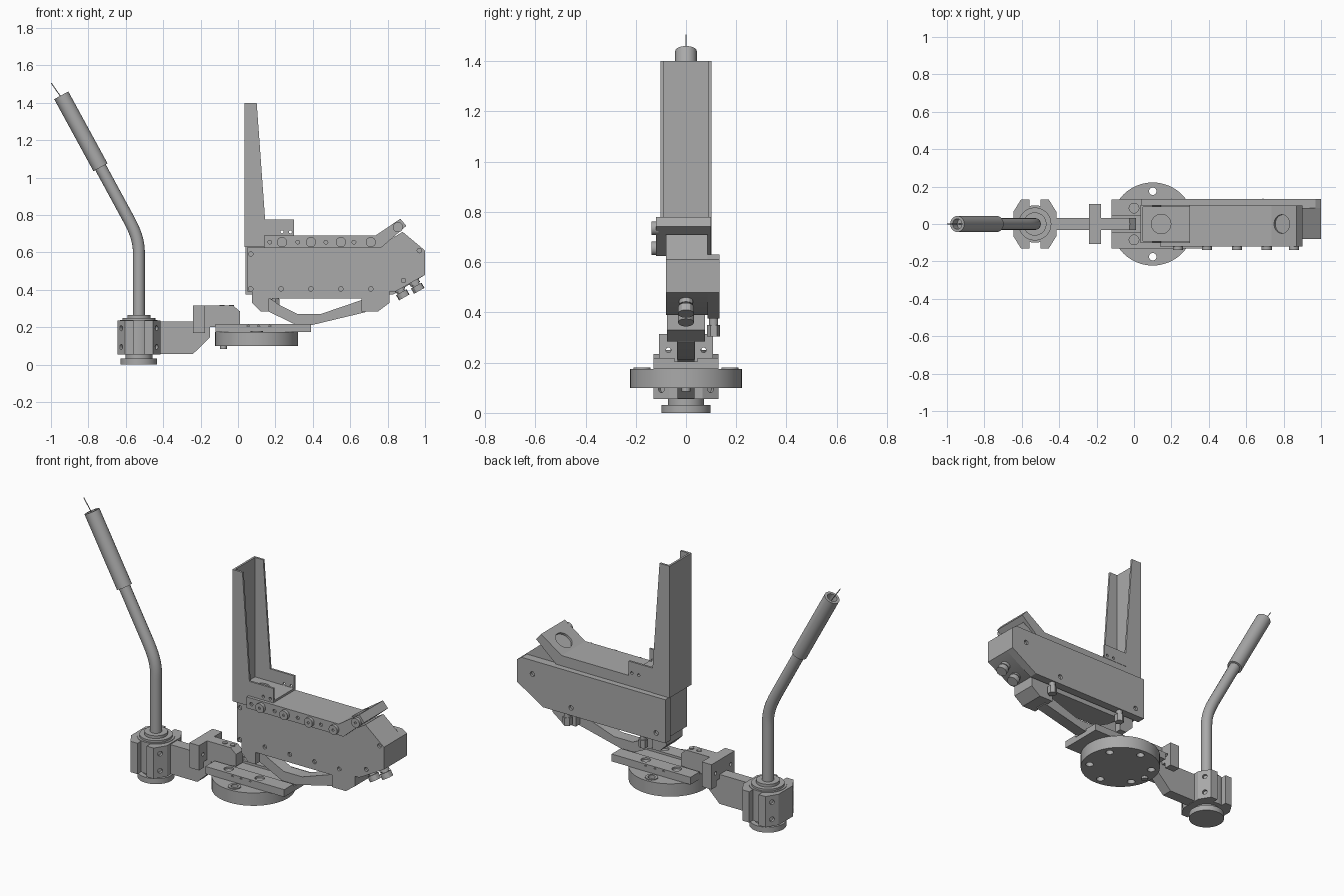
import bpy, bmesh, math
from mathutils import Vector

old = bpy.data.objects.get("Cube")
if old:
    bpy.data.objects.remove(old, do_unlink=True)

GREY = (0.4, 0.4, 0.4, 1)
mat = bpy.data.materials.new("machine grey")
mat.use_nodes = True
mat.diffuse_color = GREY
mat.node_tree.nodes["Principled BSDF"].inputs["Base Color"].default_value = GREY
parts = []


def finish(name, bm):
    bmesh.ops.recalc_face_normals(bm, faces=bm.faces)
    me = bpy.data.meshes.new(name)
    bm.to_mesh(me)
    bm.free()
    ob = bpy.data.objects.new(name, me)
    bpy.context.collection.objects.link(ob)
    me.materials.append(mat)
    parts.append(ob)
    return ob


def prism(name, pts, lo, hi, axis="y"):
    """Extrude an outline along y (outline in x,z) or along z (outline in x,y)."""
    bm = bmesh.new()
    place = (lambda a, b: (a, lo, b)) if axis == "y" else (lambda a, b: (a, b, lo))
    face = bm.faces.new([bm.verts.new(place(a, b)) for a, b in pts])
    step = Vector((0, hi - lo, 0)) if axis == "y" else Vector((0, 0, hi - lo))
    new = bmesh.ops.extrude_face_region(bm, geom=[face])["geom"]
    bmesh.ops.translate(bm, vec=step, verts=[v for v in new if isinstance(v, bmesh.types.BMVert)])
    return finish(name, bm)


def box(name, x0, x1, y0, y1, z0, z1):
    return prism(name, [(x0, z0), (x1, z0), (x1, z1), (x0, z1)], y0, y1)


def rod(name, a, b, r, sides=32):
    a, b = Vector(a), Vector(b)
    bm = bmesh.new()
    bmesh.ops.create_cone(bm, cap_ends=True, segments=sides, radius1=r, radius2=r, depth=(b - a).length)
    rot = (b - a).to_track_quat("Z", "Y").to_matrix().to_4x4()
    bmesh.ops.transform(bm, matrix=rot, verts=bm.verts)
    bmesh.ops.translate(bm, vec=(a + b) / 2, verts=bm.verts)
    return finish(name, bm)


def cut(target, cutters):
    for c in cutters:
        mod = target.modifiers.new("hole", "BOOLEAN")
        mod.operation, mod.solver, mod.object = "DIFFERENCE", "EXACT", c
        bpy.context.view_layer.objects.active = target
        bpy.ops.object.modifier_apply(modifier=mod.name)
        parts.remove(c)
        bpy.data.objects.remove(c, do_unlink=True)


def hole_y(x, z, y0, y1, r=0.012):
    return rod("hole", (x, y0, z), (x, y1, z), r, 16)


# Round base with six through holes
base = rod("base_disc", (0.1, 0, 0.1), (0.1, 0, 0.175), 0.222, 64)
ring = [math.radians(90 + 60 * i) for i in range(6)]
cut(base, [rod("hole", (0.1 + 0.175 * math.cos(t), 0.175 * math.sin(t), 0.05),
               (0.1 + 0.175 * math.cos(t), 0.175 * math.sin(t), 0.2), 0.022, 20) for t in ring])
for s in (-1, 1):
    rim = rod("base_bushing", (0.1, s * 0.175, 0.17), (0.1, s * 0.175, 0.18), 0.034)
    cut(rim, [rod("hole", (0.1, s * 0.175, 0.1), (0.1, s * 0.175, 0.3), 0.02, 20)])
rod("base_stop_pin", (-0.078, 0, 0.085), (-0.078, 0, 0.18), 0.018, 20)

# Mounting plate with side bars
box("mount_plate", -0.12, 0.39, -0.13, 0.13, 0.175, 0.205)
for s in (-1, 1):
    y0, y1 = sorted((s * 0.045, s * 0.13))
    bar = box("mount_bar", -0.12, 0.39, y0, y1, 0.19, 0.218)
    cut(bar, [rod("hole", (x, s * 0.085, 0.207), (x, s * 0.085, 0.3), 0.026, 20) for x in (0.0, 0.2)])
    cut(bar, [hole_y(x, 0.204, s * 0.12, s * 0.15, 0.007) for x in (0.055, 0.11, 0.17)])

# Curved support arm below the housing
prism("support_arm", [(0.14, 0.36), (0.14, 0.295), (0.31, 0.213), (0.40, 0.213), (0.68, 0.28),
                      (0.70, 0.36), (0.66, 0.345), (0.44, 0.27), (0.32, 0.27), (0.22, 0.32),
                      (0.17, 0.355)], -0.035, 0.035)
prism("left_foot", [(0.66, 0.36), (0.66, 0.285), (0.75, 0.285), (0.81, 0.33), (0.81, 0.36)], -0.075, 0.075)
prism("right_foot", [(0.075, 0.36), (0.075, 0.33), (0.12, 0.285), (0.165, 0.285), (0.165, 0.36)], -0.075, 0.075)
box("support_beam", 0.075, 0.81, -0.075, 0.075, 0.355, 0.395)

# Housing and rear cover
body = prism("housing", [(0.05, 0.39), (0.05, 0.63), (0.75, 0.63), (0.88, 0.71), (1.0, 0.61),
                         (1.0, 0.48), (0.84, 0.39)], -0.08, 0.085)
front_screws = [(x, 0.405) for x in (0.068, 0.23, 0.39, 0.55, 0.71)] + [(0.068, 0.592), (0.885, 0.45), (0.97, 0.61)]
cut(body, [hole_y(x, z, -0.09, -0.066) for x, z in front_screws])
cover = prism("rear_cover", [(0.04, 0.375), (0.04, 0.63), (0.97, 0.63), (1.0, 0.61), (1.0, 0.48),
                             (0.83, 0.375)], 0.085, 0.134)
cut(cover, [hole_y(x, z, 0.12, 0.15, 0.014) for x, z in ((0.1, 0.42), (0.65, 0.42), (0.9, 0.55))])

# Upper carriage with a bent ramp and roller row
carriage = prism("carriage", [(0.14, 0.625), (0.14, 0.69), (0.735, 0.69), (0.868, 0.78), (0.9, 0.742),
                              (0.765, 0.625)], -0.12, 0.1)
n = Vector((-0.56, 0, 0.83))
c = Vector((0.79, 0, 0.727))
cut(carriage, [rod("hole", c - n * 0.012, c + n * 0.05, 0.05)])
cut(carriage, [hole_y(x, 0.655, -0.13, -0.11, 0.01) for x in (0.17, 0.32, 0.47, 0.62)])
for x, z in [(0.235, 0.655), (0.39, 0.655), (0.55, 0.655), (0.71, 0.655), (0.855, 0.735)]:
    roller = rod("roller", (x, -0.138, z), (x, -0.11, z), 0.027)
    cut(roller, [hole_y(x, z, -0.15, -0.132, 0.007)])
box("carriage_infill", 0.05, 0.16, -0.09, 0.09, 0.625, 0.685)

# Tall U-shaped backrest bracket
flange = [(0.035, 0.63), (0.035, 1.4), (0.1, 1.4), (0.145, 0.775), (0.3, 0.775), (0.3, 0.69),
          (0.14, 0.69), (0.14, 0.63)]
for s in (-1, 1):
    y0, y1 = sorted((s * 0.09, s * 0.102))
    side = prism("bracket_side", flange, y0, y1)
    cut(side, [hole_y(x, 0.71, s * 0.05, s * 0.15, 0.008) for x in (0.235, 0.28)])
box("bracket_back", 0.035, 0.047, -0.1, 0.1, 0.63, 1.4)
floor = box("bracket_floor", 0.04, 0.3, -0.095, 0.095, 0.685, 0.702)
cut(floor, [rod("hole", (0.145, 0, 0.69), (0.145, 0, 0.8), 0.052)])

# Cable connectors on the angled underside
d = Vector((0.5, 0, -0.87))
for x, z in ((0.86, 0.41), (0.94, 0.445)):
    p = Vector((x, 0, z))
    for name, a, b, r in (("connector_collar", -0.03, 0.018, 0.028), ("connector_neck", 0.0, 0.03, 0.022),
                          ("connector_nut", 0.026, 0.058, 0.032)):
        rod(name, p + d * a, p + d * b, r, 12)

# Fittings hanging below the rear cover
for x in (0.2, 0.69):
    rod("fitting_stem", (x, 0.11, 0.33), (x, 0.11, 0.39), 0.018, 20)
    rod("fitting_cap", (x, 0.11, 0.305), (x, 0.11, 0.35), 0.026, 6)

# Linking arm and cross block
prism("link_arm", [(-0.46, 0.058), (-0.24, 0.058), (-0.15, 0.145), (-0.15, 0.2), (0.01, 0.215), (0.01, 0.285),
                   (-0.025, 0.315), (-0.2, 0.315), (-0.2, 0.23), (-0.46, 0.23)], -0.033, 0.033)
block = box("cross_block", -0.24, -0.177, -0.107, 0.107, 0.17, 0.315)
cut(block, [box("notch", -0.3, -0.1, -0.06, 0.06, 0.1, 0.205)])
cut(block, [rod("hole", (-0.3, y, 0.25), (-0.1, y, 0.25), 0.01, 16) for y in (-0.07, 0.07)])
for x in (-0.085, -0.035):
    rod("link_screw", (x, 0, 0.31), (x, 0, 0.32), 0.014, 16)

# Split clamp around the post
CX = -0.53
for s in (-1, 1):
    outline = [(0.03, -0.13), (0.075, -0.13), (0.115, -0.065), (0.115, 0.065), (0.075, 0.13), (0.03, 0.13)]
    jaw = prism("clamp_jaw", [(CX + s * x, y) for x, y in outline], 0.055, 0.235, "z")
    holes = []
    for t in (-1, 1):
        out = Vector((s * 0.85, t * 0.52, 0))
        for z in (0.095, 0.195):
            p = Vector((CX + s * 0.095, t * 0.098, z))
            holes.append(rod("hole", p - out * 0.015, p + out * 0.03, 0.014, 16))
    cut(jaw, holes)
for name, z0, z1, r in (("clamp_foot", 0, 0.032, 0.098), ("clamp_neck", 0.03, 0.06, 0.072),
                        ("clamp_core", 0.055, 0.238, 0.1), ("clamp_cap", 0.235, 0.25, 0.088),
                        ("post_collar", 0.25, 0.266, 0.062)):
    rod(name, (CX, 0, z0), (CX, 0, z1), r, 48)

# Bent handle tube
axis = Vector((-0.479, 0, 0.878))
grip_a, grip_b = Vector((-0.735, 0, 1.055)), Vector((-0.945, 0, 1.44))
curve = bpy.data.curves.new("handle_tube", "CURVE")
curve.dimensions = "3D"
curve.bevel_depth, curve.bevel_resolution, curve.resolution_u = 0.032, 6, 10
curve.use_fill_caps = True
spline = curve.splines.new("BEZIER")
path = [(Vector((CX, 0, 0.25)), Vector((0, 0, 1))), (Vector((CX, 0, 0.6)), Vector((0, 0, 1))),
        (Vector((-0.602, 0, 0.81)), axis), (grip_a + axis * 0.02, axis)]
spline.bezier_points.add(len(path) - 1)
for bp, (p, t) in zip(spline.bezier_points, path):
    bp.handle_left_type = bp.handle_right_type = "FREE"
    bp.co, bp.handle_left, bp.handle_right = p, p - t * 0.08, p + t * 0.08
tube = bpy.data.objects.new("handle_tube", curve)
bpy.context.collection.objects.link(tube)
curve.materials.append(mat)
bpy.ops.object.select_all(action="DESELECT")
tube.select_set(True)
bpy.context.view_layer.objects.active = tube
bpy.ops.object.convert(target="MESH")
parts.append(bpy.context.view_layer.objects.active)

# Hollow-ended grip with a protruding wire
grip = rod("handle_grip", grip_a, grip_b, 0.043)
cut(grip, [rod("hole", grip_b - axis * 0.05, grip_b + axis * 0.05, 0.028)])
rod("grip_wire", grip_b - axis * 0.06, (-0.998, 0, 1.505), 0.0025, 8)

# Smooth round surfaces, keep hard edges crisp
bpy.ops.object.select_all(action="DESELECT")
for ob in parts:
    ob.select_set(True)
bpy.context.view_layer.objects.active = parts[0]
bpy.ops.object.shade_smooth_by_angle(angle=math.radians(30))
